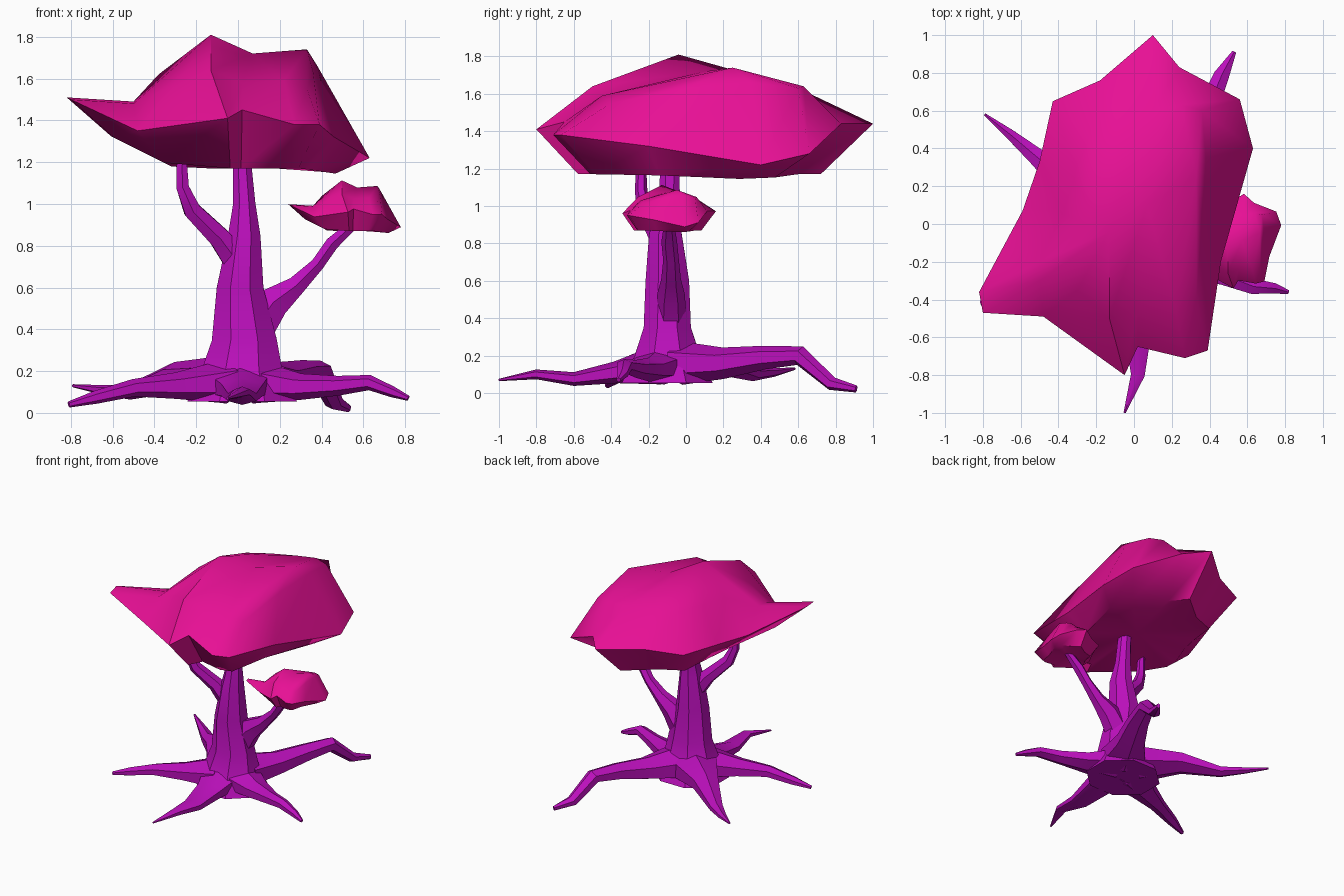
import bpy, bmesh, math
from mathutils import Vector


def material(name, color):
    m = bpy.data.materials.new(name)
    m.diffuse_color = (*color, 1)
    return m


BARK = material("purple_bark", (0.5, 0.005, 0.5))
LEAF = material("pink_leaves", (0.8, 0.005, 0.3))


def finish(bm, name, mat, angle):
    bmesh.ops.recalc_face_normals(bm, faces=bm.faces)
    me = bpy.data.meshes.new(name)
    bm.to_mesh(me)
    bm.free()
    ob = bpy.data.objects.new(name, me)
    bpy.context.collection.objects.link(ob)
    me.materials.append(mat)
    bpy.ops.object.select_all(action='DESELECT')
    ob.select_set(True)
    bpy.context.view_layer.objects.active = ob
    bpy.ops.object.shade_smooth_by_angle(angle=math.radians(angle))
    return ob


def bridge(bm, a, b):
    n = len(a)
    for i in range(n):
        j = (i + 1) % n
        quad = list(dict.fromkeys((a[i], a[j], b[j], b[i])))
        bm.faces.new(quad)


def limb(name, path, ref, sides=6):
    """Tapered low-poly tube; each station is x, y, z, half width, half height."""
    bm = bmesh.new()
    pts = [Vector(p[:3]) for p in path]
    rings = []
    for k, p in enumerate(path):
        t = (pts[min(k + 1, len(pts) - 1)] - pts[max(k - 1, 0)]).normalized()
        side = t.cross(Vector(ref)).normalized()
        up = side.cross(t)
        ring = []
        for i in range(sides):
            a = 2 * math.pi * (i + 0.5) / sides
            ring.append(bm.verts.new(pts[k] + side * math.cos(a) * p[3] * 1.05
                                     + up * math.sin(a) * p[4] * 1.05))
        rings.append(ring)
    for a, b in zip(rings, rings[1:]):
        bridge(bm, a, b)
    bm.faces.new(rings[0])
    bm.faces.new(rings[-1])
    return finish(bm, name, BARK, 35)


Y, Z = (0, 1, 0), (0, 0, 1)

# Trunk and its two branches
limb("trunk", [(.02, -.1, .055, .27, .25), (.02, -.1, .2, .2, .18), (.03, -.1, .35, .16, .13),
               (.01, -.1, .6, .115, .12), (.03, -.11, .85, .08, .09),
               (.03, -.09, 1.0, .055, .06), (.015, -.085, 1.27, .042, .05)], Y, 8)
limb("left_branch", [(0, -.12, .72, .07, .06), (-.09, -.15, .84, .055, .05),
                     (-.22, -.22, .97, .045, .04), (-.265, -.24, 1.08, .033, .032),
                     (-.27, -.24, 1.23, .025, .025)], Y)
limb("right_branch", [(.06, -.08, .38, .11, .08), (.17, -.08, .53, .085, .07),
                      (.28, -.08, .61, .05, .05), (.38, -.08, .71, .035, .04),
                      (.45, -.09, .81, .035, .04), (.56, -.09, .91, .025, .025)], Y)

# Five spreading roots
limb("front_root", [(0, -.15, .15, .18, .1), (.02, -.38, .11, .11, .055), (.02, -.6, .075, .075, .035),
                    (.02, -.8, .1, .04, .025), (-.05, -1, .07, .006, .006)], Z)
limb("right_root", [(.08, -.12, .15, .17, .1), (.3, -.2, .125, .1, .06), (.48, -.27, .13, .06, .045),
                    (.63, -.33, .145, .045, .035), (.74, -.34, .1, .03, .025),
                    (.815, -.36, .07, .012, .012)], Z)
limb("back_right_root", [(.08, -.02, .16, .18, .11), (.2, .2, .16, .11, .08), (.31, .42, .19, .08, .06),
                         (.39, .61, .2, .06, .05), (.46, .78, .05, .045, .035),
                         (.53, .91, .022, .012, .018)], Z)
limb("back_left_root", [(-.06, -.02, .16, .18, .11), (-.3, .18, .17, .1, .07), (-.52, .36, .1, .05, .035),
                        (-.65, .47, .11, .03, .022), (-.79, .58, .13, .007, .007)], Z)
limb("front_left_root", [(-.06, -.15, .15, .18, .1), (-.3, -.25, .13, .1, .06), (-.5, -.33, .12, .06, .04),
                         (-.68, -.38, .075, .04, .03), (-.81, -.42, .04, .014, .014)], Z)

# Canopy: widest outline and a shoulder ring above it
OUTLINE = [(.10, 1.0, 1.44), (-.18, .76, 1.42), (-.43, .65, 1.40), (-.50, .33, 1.38),
           (-.59, .07, 1.38), (-.82, -.36, 1.51), (-.80, -.47, 1.50), (-.48, -.49, 1.35),
           (-.05, -.80, 1.41), (.02, -.65, 1.45), (.27, -.71, 1.38), (.39, -.67, 1.38),
           (.46, -.2, 1.32), (.63, .40, 1.22), (.56, .66, 1.28), (.24, .83, 1.44)]
SHOULDER = [(.10, .60, 1.63), (-.08, .52, 1.63), (-.24, .45, 1.62), (-.33, .25, 1.62),
            (-.38, .05, 1.62), (-.50, -.20, 1.49), (-.50, -.30, 1.48), (-.30, -.35, 1.57),
            (-.13, -.50, 1.64), (.02, -.45, 1.58), (.22, -.45, 1.59), (.33, -.40, 1.55),
            (.36, 0, 1.63), (.38, .35, 1.66), (.36, .60, 1.63), (.25, .63, 1.64)]


def canopy(name, scale=(1, 1, 1), offset=(0, 0, 0)):
    bm = bmesh.new()

    def add(p):
        return bm.verts.new([p[i] * scale[i] + offset[i] for i in range(3)])

    outline = [add(p) for p in OUTLINE]
    shoulder = [add(p) for p in SHOULDER]
    lower = []
    for x, y, z in OUTLINE:
        lx, ly = x * .74, y * .72
        lower.append(add((lx, ly, 1.17 + max(0, -lx - .3) * .5 - max(0, lx - .3) * .15)))
    # crest runs from the left peak over a saddle to the right peak
    peak, saddle, right = add((-.13, -.04, 1.81)), add((.07, .1, 1.72)), add((.33, .25, 1.74))
    crest = [saddle] + [peak] * 8 + [saddle] * 2 + [right] * 5
    bridge(bm, lower, outline)
    bridge(bm, outline, shoulder)
    bridge(bm, shoulder, crest)
    # underside
    centre = add((0, .03, 1.22))
    for i in range(16):
        bm.faces.new((lower[i], lower[(i + 1) % 16], centre))
    return finish(bm, name, LEAF, 50)


canopy("large_canopy")
canopy("small_canopy", (.372, .278, .38), (.545, -.118, .425))
